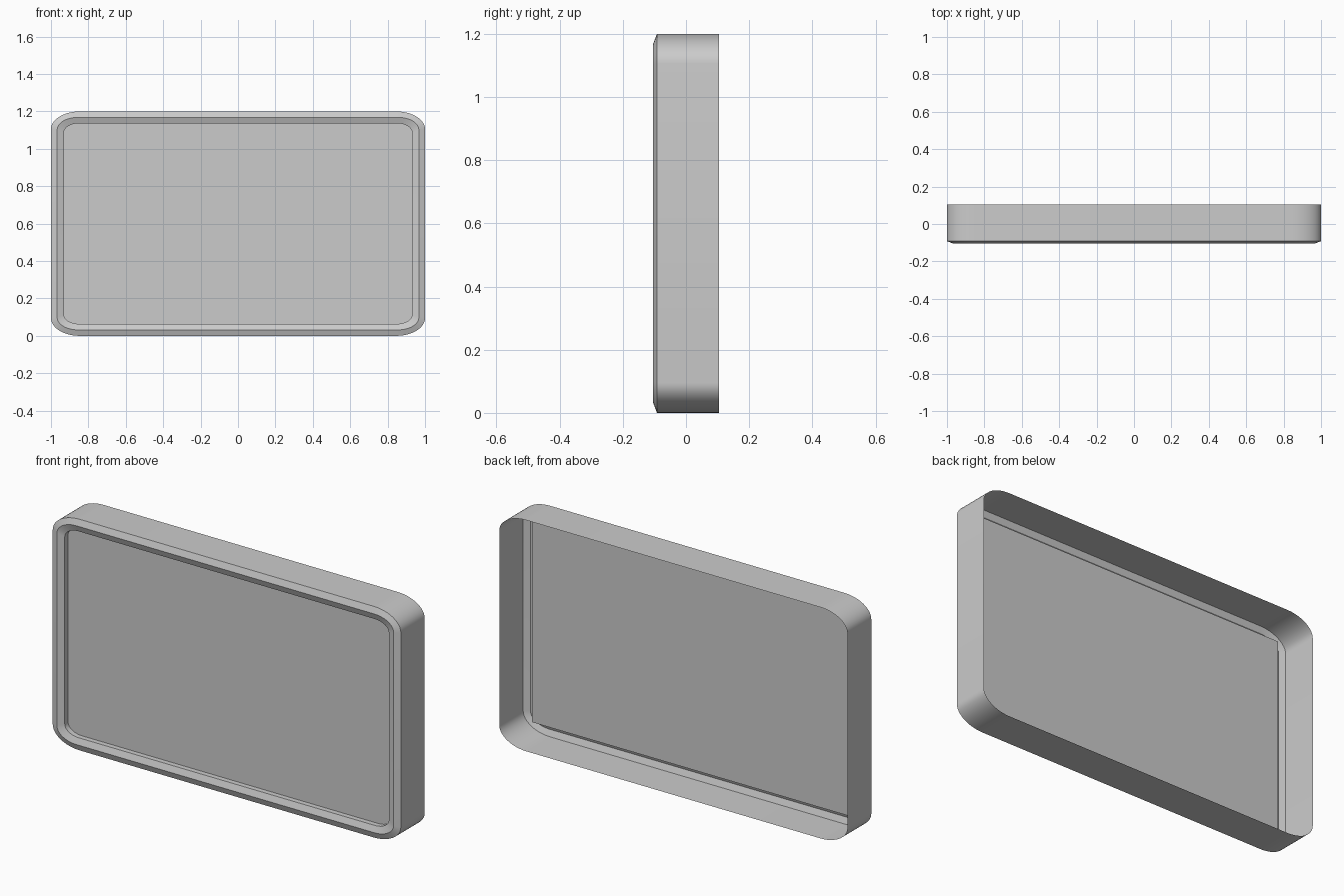
import bpy, bmesh, math

if "Cube" in bpy.data.objects:
    bpy.data.objects.remove(bpy.data.objects["Cube"])

MID_Z = 0.6      # height of the centre
SEG = 12         # segments per rounded corner


def ring(bm, hx, hz, rx, rz, y):
    """Rounded rectangle of vertices in the xz plane."""
    verts = []
    for q, (sx, sz) in enumerate([(1, 1), (-1, 1), (-1, -1), (1, -1)]):
        for i in range(SEG + 1):
            a = math.pi / 2 * (q + i / SEG)
            verts.append(bm.verts.new((sx * (hx - rx) + rx * math.cos(a), y,
                                       MID_Z + sz * (hz - rz) + rz * math.sin(a))))
    return verts


def finish(bm, name):
    bmesh.ops.recalc_face_normals(bm, faces=bm.faces)
    mesh = bpy.data.meshes.new(name)
    bm.to_mesh(mesh)
    bm.free()
    obj = bpy.data.objects.new(name, mesh)
    bpy.context.collection.objects.link(obj)
    return obj


# Casing: open-backed side wall, front chamfer, inward slope and recess wall
bm = bmesh.new()
profile = [(1.0, 0.6, 0.155, 0.095, 0.104),
           (1.0, 0.6, 0.155, 0.095, -0.092),
           (0.967, 0.568, 0.11, 0.067, -0.104),
           (0.931, 0.536, 0.08, 0.05, -0.092),
           (0.931, 0.536, 0.08, 0.05, -0.065)]
rings = [ring(bm, *p) for p in profile]
for a, b in zip(rings, rings[1:]):
    n = len(a)
    for i in range(n):
        j = (i + 1) % n
        bm.faces.new((a[i], b[i], b[j], a[j]))
casing = finish(bm, "casing")
# Outward side: make sure the side wall faces away from the centre
wall = casing.data.polygons[0]
if wall.normal.x * wall.center.x < 0:
    casing.data.flip_normals()
bpy.context.view_layer.objects.active = casing
casing.select_set(True)
bpy.ops.object.shade_smooth_by_angle(angle=math.radians(15))

# Screen: flat square-cornered panel behind the opening
bm = bmesh.new()
bm.faces.new([bm.verts.new((sx * 0.931, -0.065, MID_Z + sz * 0.536))
              for sx, sz in [(-1, -1), (1, -1), (1, 1), (-1, 1)]])
screen = finish(bm, "screen")
if screen.data.polygons[0].normal.y > 0:
    screen.data.flip_normals()
